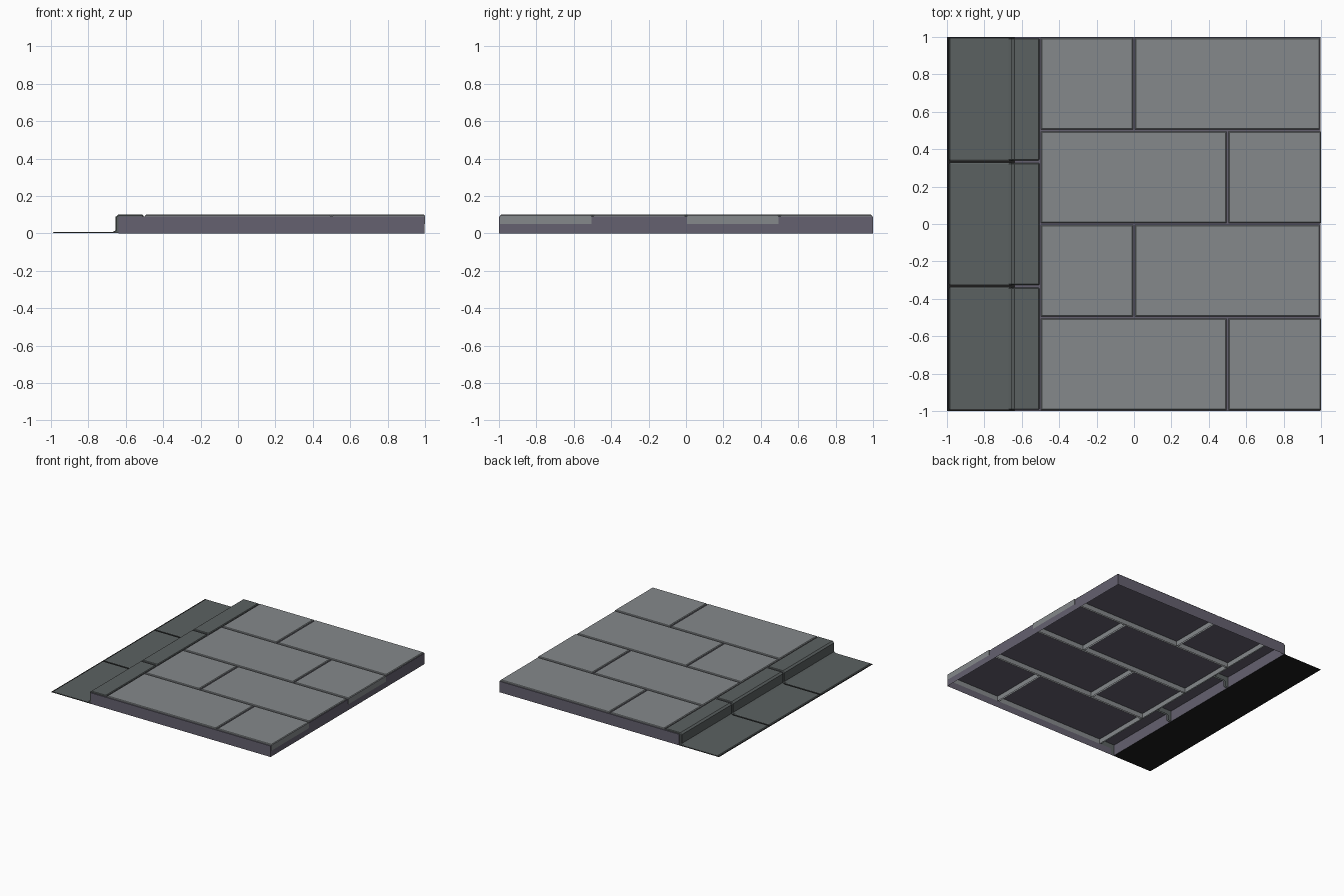
import bpy, bmesh

if "Cube" in bpy.data.objects:
    bpy.data.objects.remove(bpy.data.objects["Cube"])


def material(name, rgb):
    m = bpy.data.materials.new(name)
    m.diffuse_color = (*rgb, 1)
    m.use_nodes = True
    m.node_tree.nodes["Principled BSDF"].inputs["Base Color"].default_value = m.diffuse_color
    return m


STONE = material("paving_grey", (0.235, 0.25, 0.26))
GROUT = material("grout_purple", (0.13, 0.12, 0.16))
CURB = material("curb_dark", (0.105, 0.12, 0.12))
BLACK = material("gutter_black", (0.012, 0.012, 0.012))


def finish(bm, name, mat):
    me = bpy.data.meshes.new(name)
    bm.to_mesh(me)
    bm.free()
    ob = bpy.data.objects.new(name, me)
    me.materials.append(mat)
    bpy.context.collection.objects.link(ob)
    return ob


def shell(name, x0, x1, y0, y1, z0, z1, mat, bevel=0):
    """Box without a bottom, optionally with chamfered top edges."""
    bm = bmesh.new()
    bmesh.ops.create_cube(bm, size=1)
    for v in bm.verts:
        v.co.x = x1 if v.co.x > 0 else x0
        v.co.y = y1 if v.co.y > 0 else y0
        v.co.z = z1 if v.co.z > 0 else z0
    if bevel:
        top = [e for e in bm.edges if all(v.co.z > z1 - 1e-5 for v in e.verts)]
        bmesh.ops.bevel(bm, geom=top, offset=bevel, segments=1, affect='EDGES')
    bm.normal_update()
    bottom = [f for f in bm.faces if f.normal.z < -0.9]
    bmesh.ops.delete(bm, geom=bottom, context='FACES')
    return finish(bm, name, mat)


# Grout bed: hollow slab under the paving
shell("grout_bed", -0.638, 0.996, -1, 1, 0, 0.09, GROUT)

# Black sheet under the gutter
bm = bmesh.new()
bm.faces.new([bm.verts.new(p) for p in
              ((-1, -1, 0), (-0.638, -1, 0), (-0.638, 1, 0), (-1, 1, 0))])
finish(bm, "gutter_bed", BLACK)

# Paving slabs in running bond; the short slabs overhang the right edge
G = 0.006
for row in range(4):
    y = -1 + row * 0.5
    split = 0.5 if row % 2 == 0 else 0.0
    end = 1.0 if row % 2 == 0 else 0.993
    for i, (a, b) in enumerate(((-0.5 + 0.003, split - G), (split + G, end))):
        shell(f"paving_slab_{row}_{i}", a, b, y + G, y + 0.5 - G,
              0.05, 0.1, STONE, 0.005)

# Curb stones: gutter, riser and top in one profile (x, z)
OUTER = [(-0.985, 0.007), (-0.67, 0.007), (-0.655, 0.016), (-0.655, 0.088),
         (-0.64, 0.1), (-0.51, 0.1), (-0.505, 0.095), (-0.505, 0.05)]
SHOULDER = [(-0.985, 0.004), (-0.667, 0.004), (-0.65, 0.014), (-0.65, 0.086),
            (-0.638, 0.095), (-0.512, 0.095), (-0.51, 0.092), (-0.51, 0.05)]
INNER = [(-0.985, 0.001), (-0.63, 0.001), (-0.607, 0.006), (-0.607, 0.045),
         (-0.6, 0.05), (-0.52, 0.05), (-0.512, 0.05), (-0.51, 0.05)]


def curb_stone(name, y0, y1, e=0.005):
    bm = bmesh.new()
    rings = [(INNER, y0), (SHOULDER, y0), (OUTER, y0 + e),
             (OUTER, y1 - e), (SHOULDER, y1), (INNER, y1)]
    loops = []
    for prof, y in rings:
        # gutter lip sloping down to the black sheet, with cut corners
        lip = (-0.99, 0.001)
        y_lip = min(max(y, y0 + 0.01), y1 - 0.01)
        loops.append([bm.verts.new((lip[0], y_lip, lip[1]))] +
                     [bm.verts.new((x, y, z)) for x, z in prof])
    for a, b in zip(loops, loops[1:]):
        for j in range(len(a) - 1):
            bm.faces.new((a[j], a[j + 1], b[j + 1], b[j]))
    bmesh.ops.remove_doubles(bm, verts=bm.verts, dist=1e-5)
    finish(bm, name, CURB)


for k in range(3):
    y = -1 + k * 2 / 3
    curb_stone(f"curb_stone_{k}", y + 0.007, y + 2 / 3 - 0.007)
